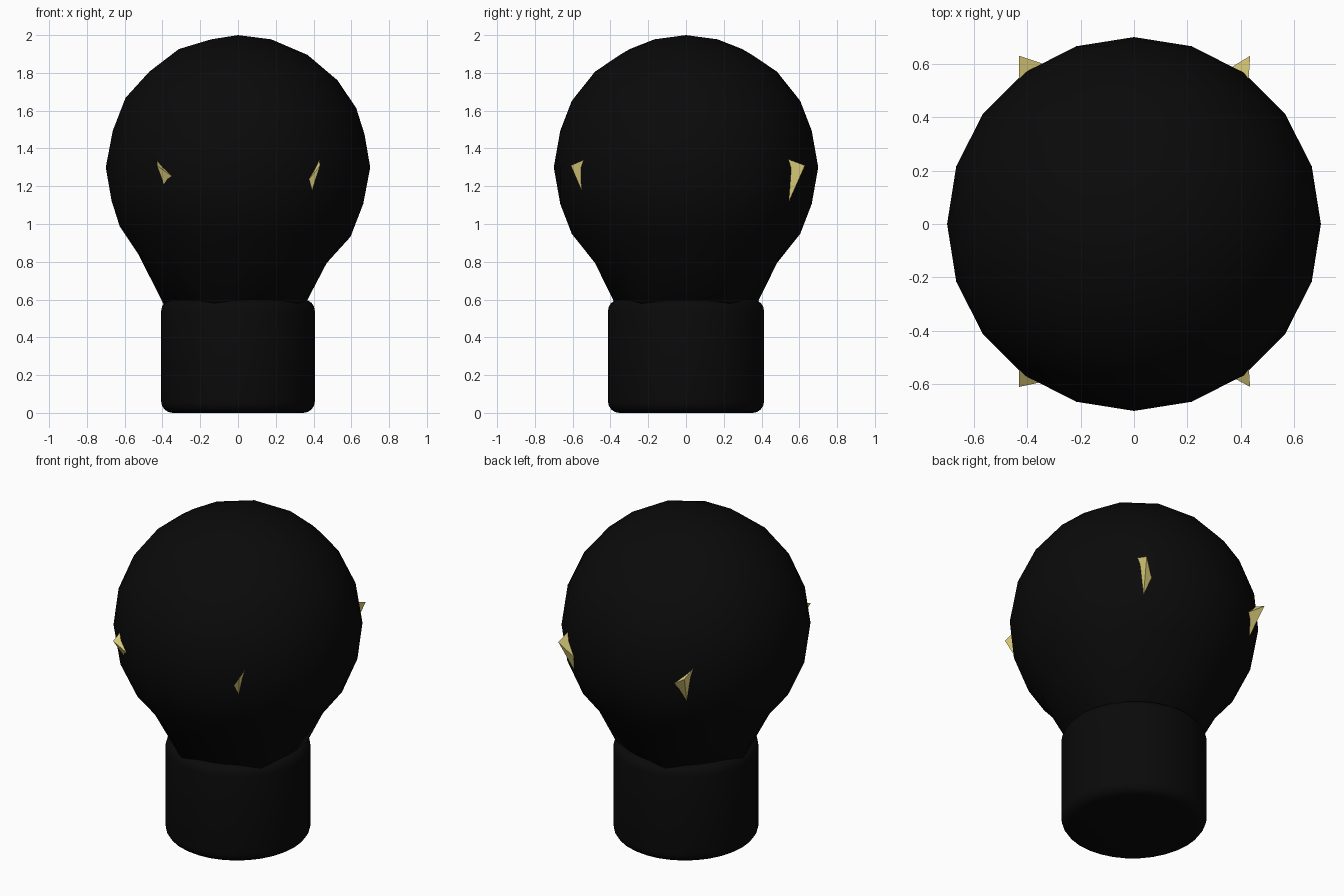
import bpy, bmesh, math
from mathutils import Vector

if "Cube" in bpy.data.objects:
    bpy.data.objects.remove(bpy.data.objects["Cube"])


def material(name, col):
    m = bpy.data.materials.new(name)
    m.diffuse_color = (*col, 1)
    m.use_nodes = True
    m.node_tree.nodes["Principled BSDF"].inputs["Base Color"].default_value = m.diffuse_color
    return m


black = material("black", (0.003, 0.003, 0.003))
yellow = material("yellow", (0.80, 0.68, 0.22))


def finish(bm, name, mat, smooth):
    bmesh.ops.recalc_face_normals(bm, faces=bm.faces)
    me = bpy.data.meshes.new(name)
    bm.to_mesh(me)
    bm.free()
    ob = bpy.data.objects.new(name, me)
    bpy.context.collection.objects.link(ob)
    me.materials.append(mat)
    for p in me.polygons:
        p.use_smooth = smooth
    return ob


# Glass bulb: icosphere with its lowest rings pulled down into the collar
bm = bmesh.new()
bmesh.ops.create_icosphere(bm, subdivisions=3, radius=0.7)
for v in bm.verts:
    v.co.z += 1.3
    if v.co.z < 0.72:
        v.co.z -= 0.18
finish(bm, "bulb", black, True)

# Collar: cylinder with rounded rims
bm = bmesh.new()
bmesh.ops.create_cone(bm, cap_ends=True, segments=32, radius1=0.413, radius2=0.413, depth=0.6)
for v in bm.verts:
    v.co.x *= 0.985
    v.co.z += 0.3
rims = [e for e in bm.edges if abs(e.verts[0].co.z - e.verts[1].co.z) < 0.01]
bmesh.ops.bevel(bm, geom=rims, offset=0.06, segments=4, profile=0.5, affect='EDGES')
collar = finish(bm, "collar", black, True)
bpy.context.view_layer.objects.active = collar
collar.select_set(True)
bpy.ops.object.shade_smooth_by_angle(angle=math.radians(40))

# Filament corners poking through the glass: tip, then points where its edges meet the glass
corners = {
    "front_right": [(.435, -.61, 1.31), (.43, -.54, 1.34), (.37, -.575, 1.23), (.39, -.55, 1.17)],
    "front_left": [(-.43, -.61, 1.31), (-.43, -.54, 1.34), (-.36, -.595, 1.26), (-.385, -.55, 1.19)],
    "back_right": [(.435, .63, 1.31), (.43, .55, 1.34), (.37, .59, 1.23), (.39, .55, 1.13)],
    "back_left": [(-.43, .63, 1.31), (-.43, .55, 1.34), (-.34, .60, 1.25), (-.39, .55, 1.14)],
}
for name, pts in corners.items():
    tip = Vector(pts[0])
    bm = bmesh.new()
    vs = [bm.verts.new(tip)] + [bm.verts.new(tip + (Vector(p) - tip) * 1.3) for p in pts[1:]]
    for i, j, k in ((0, 1, 2), (0, 2, 3), (0, 3, 1), (1, 2, 3)):
        bm.faces.new((vs[i], vs[j], vs[k]))
    finish(bm, "filament_" + name, yellow, False)
